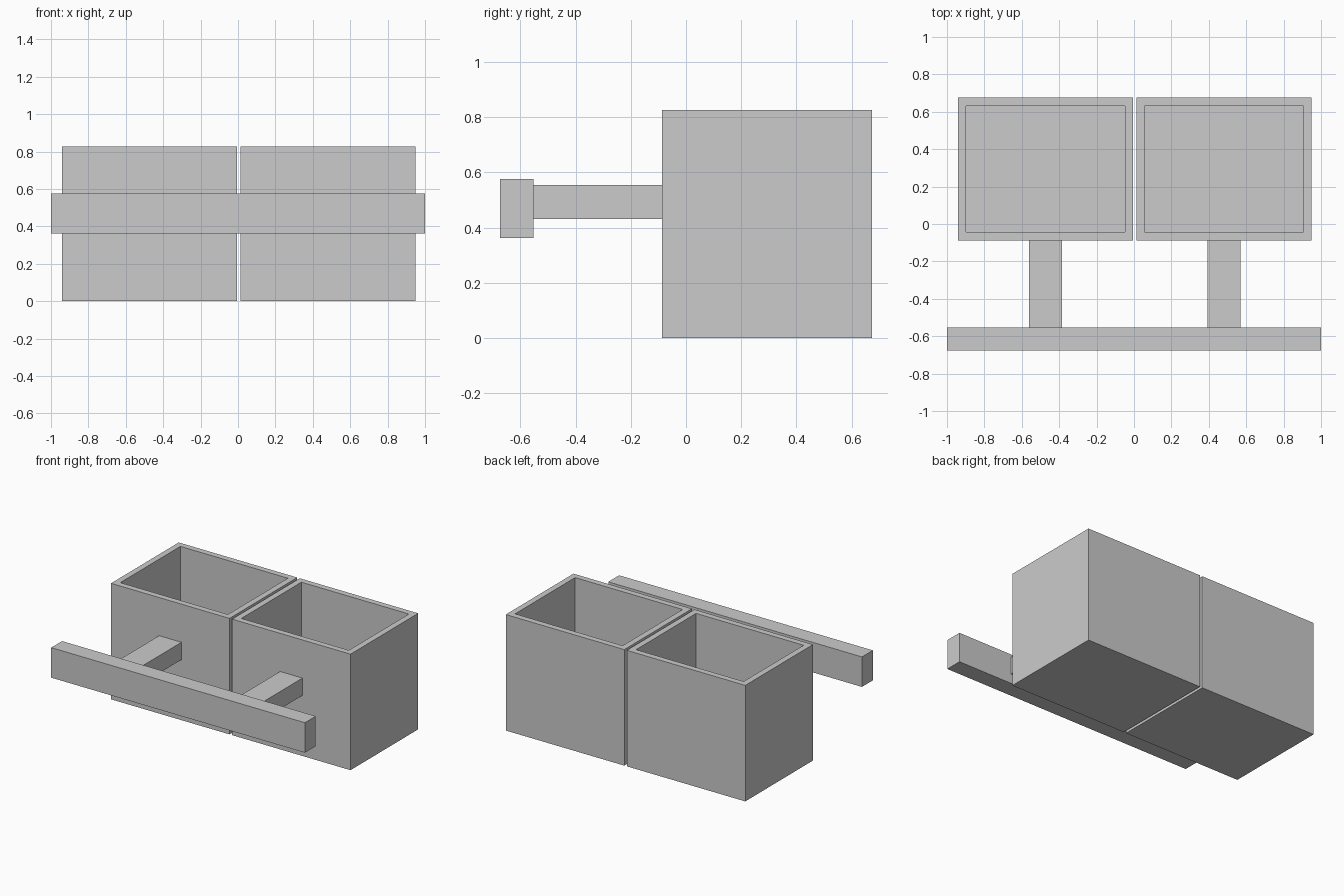
import bpy, bmesh

if "Cube" in bpy.data.objects:
    bpy.data.objects.remove(bpy.data.objects["Cube"])

WALL = 0.043


def make_object(name, bm):
    mesh = bpy.data.meshes.new(name)
    bm.to_mesh(mesh)
    bm.free()
    obj = bpy.data.objects.new(name, mesh)
    bpy.context.collection.objects.link(obj)
    return obj


def box_mesh(lo, hi):
    bm = bmesh.new()
    bmesh.ops.create_cube(bm, size=1)
    for v in bm.verts:
        v.co = [(a + b) / 2 + c * (b - a) for a, b, c in zip(lo, hi, v.co)]
    bm.normal_update()
    return bm


def box(name, lo, hi):
    return make_object(name, box_mesh(lo, hi))


def open_bin(name, lo, hi):
    # Inset the top face for the rim, then push it down to the floor
    bm = box_mesh(lo, hi)
    top = max(bm.faces, key=lambda f: f.calc_center_median().z)
    bmesh.ops.inset_region(bm, faces=[top], thickness=WALL, use_even_offset=True)
    ret = bmesh.ops.extrude_face_region(bm, geom=[top])
    bmesh.ops.delete(bm, geom=[top], context='FACES_ONLY')
    for g in ret["geom"]:
        if isinstance(g, bmesh.types.BMVert):
            g.co.z = lo[2] + WALL
    bmesh.ops.recalc_face_normals(bm, faces=bm.faces)
    return make_object(name, bm)


# Two open bins, each carried by one arm
for side, x in (("left", -0.473), ("right", 0.481)):
    open_bin(f"{side}_bin", (x - 0.467, -0.087, 0), (x + 0.467, 0.675, 0.827))
    box(f"{side}_arm", (x - 0.088, -0.553, 0.431), (x + 0.088, -0.087, 0.555))

# Long front bar
box("front_bar", (-1, -0.675, 0.363), (1, -0.553, 0.577))
